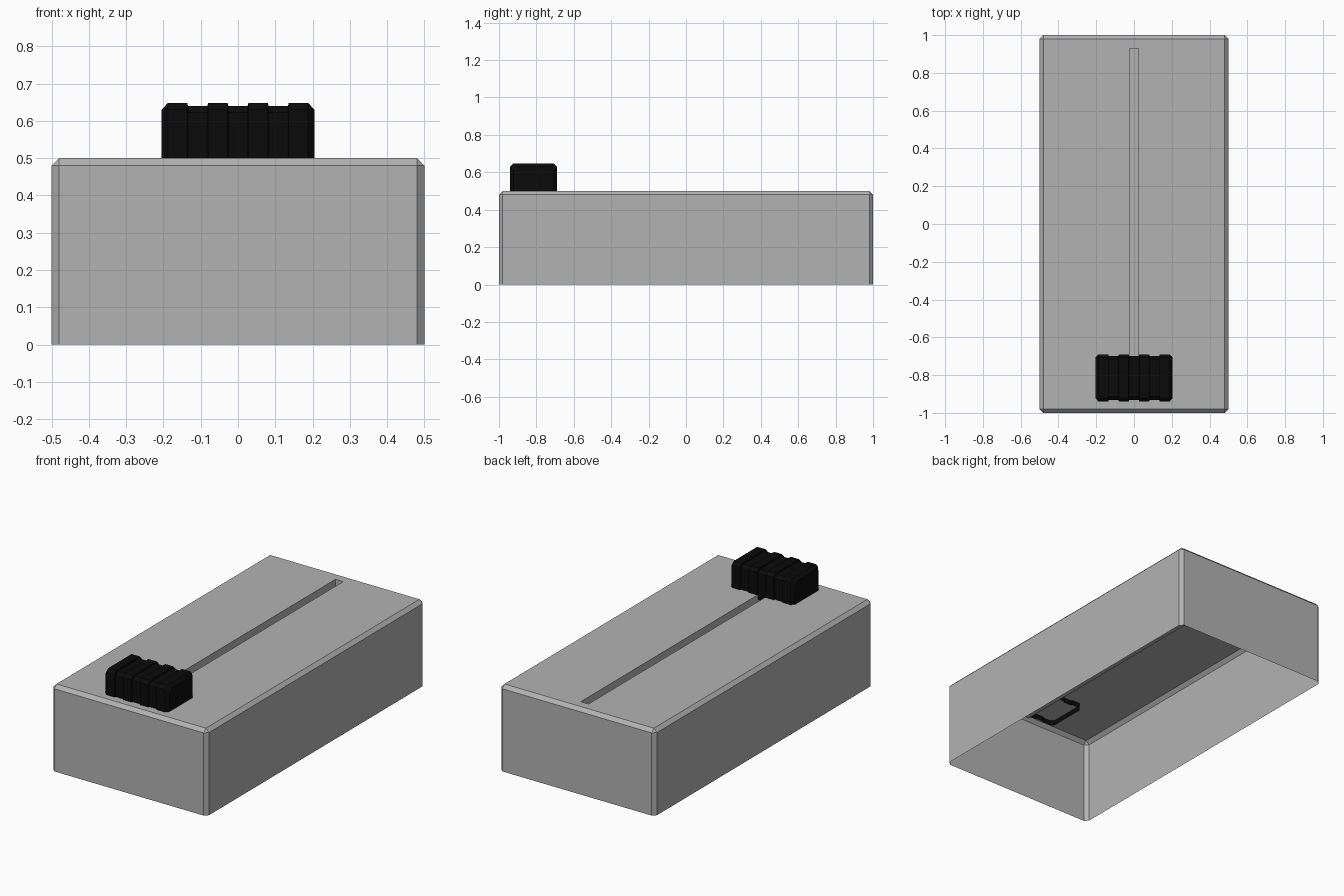
import bpy, bmesh

if "Cube" in bpy.data.objects:
    bpy.data.objects.remove(bpy.data.objects["Cube"])


def finish(name, bm, color):
    me = bpy.data.meshes.new(name)
    bm.normal_update()
    bm.to_mesh(me)
    bm.free()
    ob = bpy.data.objects.new(name, me)
    bpy.context.collection.objects.link(ob)
    mat = bpy.data.materials.new(name + "_color")
    mat.diffuse_color = color
    mat.use_nodes = True
    mat.node_tree.nodes["Principled BSDF"].inputs["Base Color"].default_value = mat.diffuse_color
    me.materials.append(mat)
    return ob


# Housing: chamfered open-bottomed box with a shallow slot in the top
bm = bmesh.new()
bmesh.ops.create_cube(bm, size=1)
for v in bm.verts:
    v.co = (v.co.x, v.co.y * 2, (v.co.z + 0.5) * 0.5)
bottom = [f for f in bm.faces if f.calc_center_median().z < 0.01]
bmesh.ops.delete(bm, geom=bottom, context='FACES_ONLY')
edges = [e for e in bm.edges if max(v.co.z for v in e.verts) > 0.4]
bmesh.ops.bevel(bm, geom=edges, offset=0.02, segments=1, affect='EDGES', profile=0.5)
bm.normal_update()
top = max(bm.faces, key=lambda f: f.calc_center_median().z + f.calc_area())
for z in (0.5, 0.45):  # slot rim, then slot floor
    bmesh.ops.inset_individual(bm, faces=[top], thickness=0.005)
    for v in top.verts:
        v.co = (0.025 if v.co.x > 0 else -0.025, 0.93 if v.co.y > 0 else -0.93, z)
finish("housing", bm, (0.45, 0.45, 0.45, 1))

# Slider cap: ribbed hollow block, lofted along x from chamfered sections
CY, HALF_Y, TOP, LOW, CH = -0.815, 0.125, 0.648, 0.47, 0.018


def section(bm, x, inset):
    h, t = HALF_Y - inset, TOP - inset
    pts = [(-h, LOW), (-h, t - CH), (-h + CH, t), (h - CH, t), (h, t - CH), (h, LOW)]
    return [bm.verts.new((x, CY + y, z)) for y, z in pts]


stations = [(-0.205, CH), (-0.188, 0)]
for i, x in enumerate((-0.135, -0.081, -0.027, 0.027, 0.081, 0.135)):
    a, b = (0, 0.008) if i % 2 == 0 else (0.008, 0)
    stations += [(x - 0.001, a), (x + 0.001, b)]
stations += [(0.188, 0), (0.205, CH)]

bm = bmesh.new()
rings = [section(bm, x, d) for x, d in stations]
for r, s in zip(rings, rings[1:]):
    for i in range(5):
        bm.faces.new((r[i], r[i + 1], s[i + 1], s[i]))
bm.faces.new(rings[0])
bm.faces.new(rings[-1])
bmesh.ops.recalc_face_normals(bm, faces=bm.faces)
finish("slider_cap", bm, (0.003, 0.003, 0.003, 1))
